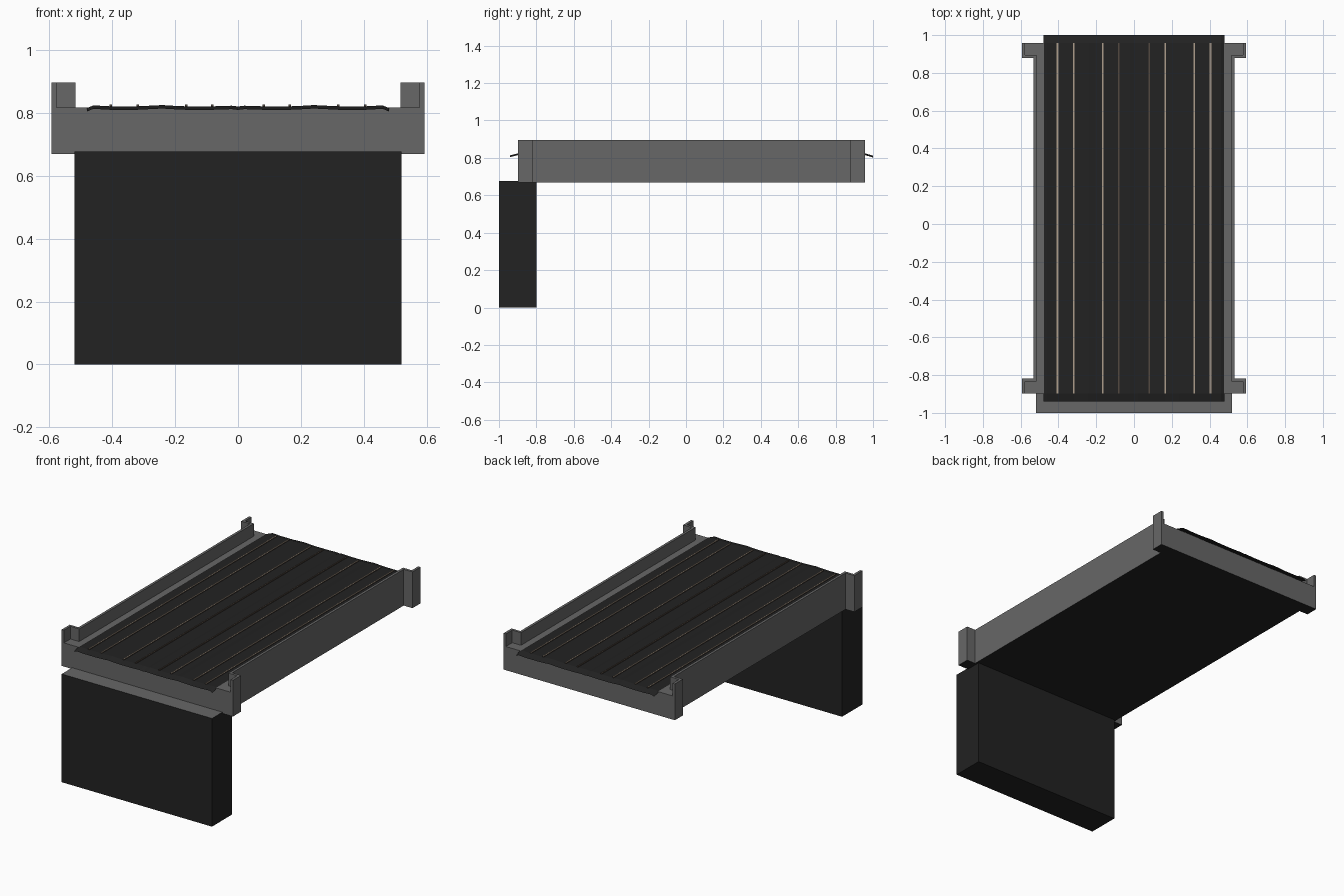
import bpy, bmesh

if "Cube" in bpy.data.objects:
    bpy.data.objects.remove(bpy.data.objects["Cube"])


def material(name, rgb):
    m = bpy.data.materials.new(name)
    m.diffuse_color = (*rgb, 1)
    m.use_nodes = True
    m.node_tree.nodes["Principled BSDF"].inputs["Base Color"].default_value = m.diffuse_color
    return m


CONCRETE = material("grey concrete", (0.135, 0.135, 0.135))
DARK = material("dark stone", (0.016, 0.016, 0.016))
STEEL = material("pale rail steel", (0.42, 0.34, 0.26))
RUST = material("brown rail", (0.085, 0.065, 0.05))


def finish(name, bm, mats, rule=None):
    bm.normal_update()
    if rule:
        for f in bm.faces:
            f.material_index = rule(f)
    me = bpy.data.meshes.new(name)
    bm.to_mesh(me)
    bm.free()
    for m in mats:
        me.materials.append(m)
    ob = bpy.data.objects.new(name, me)
    bpy.context.collection.objects.link(ob)
    return ob


def prism(name, outline, z0, z1, mats, rule=None):
    bm = bmesh.new()
    face = bm.faces.new([bm.verts.new((x, y, z0)) for x, y in outline])
    ext = bmesh.ops.extrude_face_region(bm, geom=[face], use_keep_orig=True)
    for v in ext["geom"]:
        if isinstance(v, bmesh.types.BMVert):
            v.co.z = z1
    bmesh.ops.recalc_face_normals(bm, faces=bm.faces[:])
    return finish(name, bm, mats, rule)


def rect(x0, x1, y0, y1):
    return [(x0, y0), (x1, y0), (x1, y1), (x0, y1)]


Y0, Y1 = -0.897, 0.957        # deck ends
J0, J1 = -0.817, 0.878        # where the corner bays step out
XW, XB, T = 0.532, 0.593, 0.016
DECK_TOP = 0.817

# Abutment: dark sides, pale top
prism("abutment", rect(-0.52, 0.52, -1.0, -0.8), 0, 0.677, [DARK, CONCRETE],
      lambda f: int(f.normal.z > 0.5))

# Deck slab with corner bays, dark underside
side = [(XB, Y0), (XB, J0), (XW, J0), (XW, J1), (XB, J1), (XB, Y1)]
prism("deck", side + [(-x, y) for x, y in reversed(side)], 0.669, DECK_TOP,
      [CONCRETE, DARK], lambda f: int(f.normal.z < -0.5))

# Thin parapets that follow the deck edge around the bays
inner = [(XB - T, Y1), (XB - T, J1 + T), (XW - T, J1 + T),
         (XW - T, J0 - T), (XB - T, J0 - T), (XB - T, Y0)]
for s, label in ((-1, "left"), (1, "right")):
    prism(label + "_parapet", [(s * x, y) for x, y in side + inner],
          DECK_TOP - 0.001, 0.896, [CONCRETE])

# Ballast sheet: gentle waves across, drooping ends
half = [(0, 0.820), (0.02, 0.8225), (0.08, 0.8205), (0.165, 0.8205),
        (0.21, 0.8225), (0.24, 0.8245), (0.28, 0.8225), (0.32, 0.8205),
        (0.405, 0.8205), (0.46, 0.8235), (0.48, 0.815)]
profile = [(-x, z) for x, z in reversed(half[1:])] + half
bm = bmesh.new()
rows = []
for y, drop in ((-0.94, 0.011), (Y0, 0), (Y1, 0), (1.0, 0.013)):
    rows.append([bm.verts.new((x, y, z - drop)) for x, z in profile])
for a, b in zip(rows, rows[1:]):
    for i in range(len(profile) - 1):
        bm.faces.new((a[i], a[i + 1], b[i + 1], b[i]))
finish("ballast", bm, [DARK])

# Rails: brown sides, pale running surface; inner pair is browner
for n, x in enumerate((0.082, 0.165, 0.319, 0.405)):
    for s, label in ((-1, "left"), (1, "right")):
        prism(f"{label}_rail_{n + 1}",
              rect(s * x - 0.004, s * x + 0.004, Y0, Y1), 0.8195, 0.826,
              [RUST, RUST if n == 0 else STEEL],
              lambda f: int(f.normal.z > 0.5))
